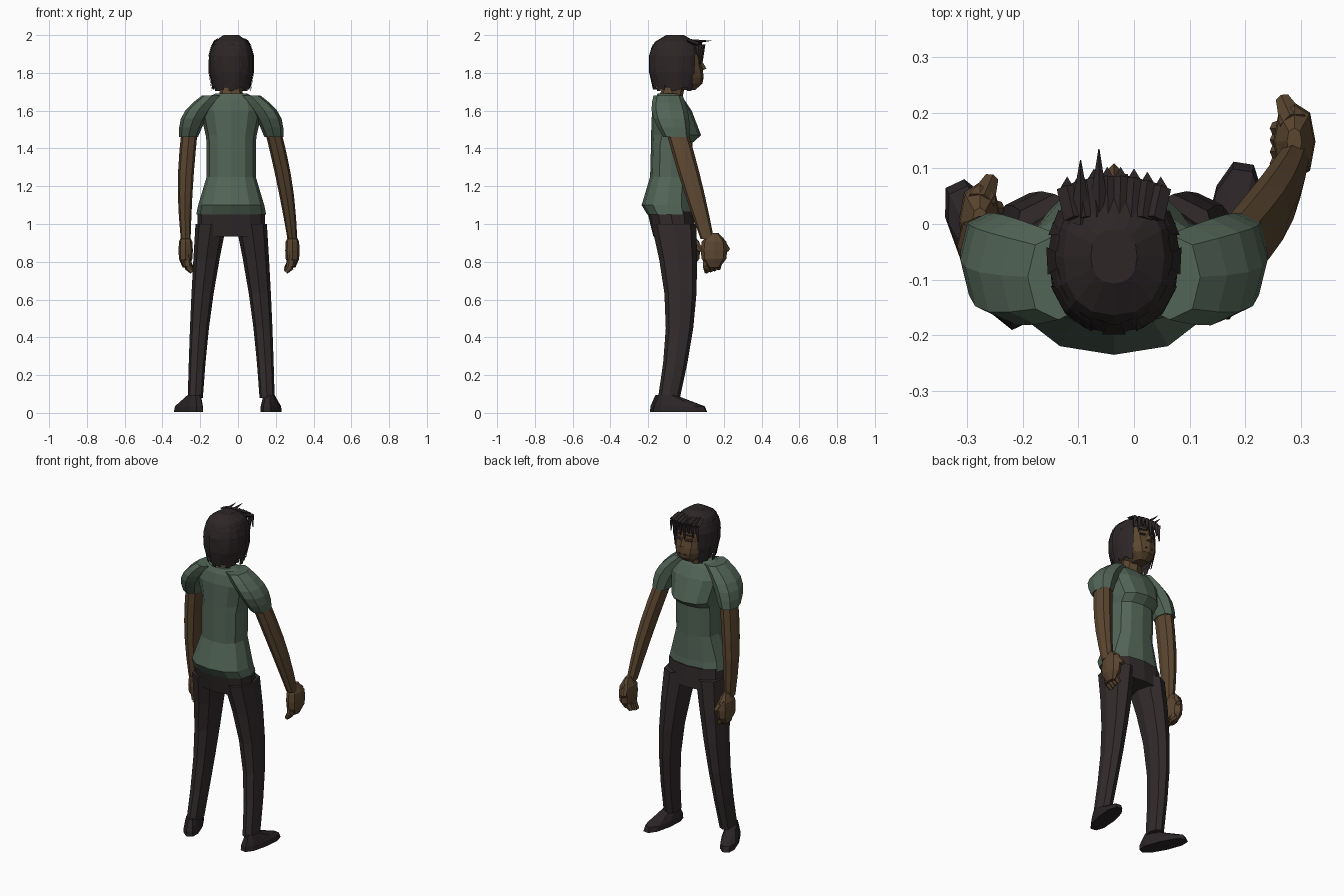
import bpy, bmesh, math
from mathutils import Vector, Matrix

cube = bpy.data.objects.get("Cube")
if cube:
    bpy.data.objects.remove(cube, do_unlink=True)


def material(name, red, green, blue):
    mat = bpy.data.materials.new(name)
    mat.use_nodes = True
    mat.diffuse_color = (red, green, blue, 1)
    mat.node_tree.nodes["Principled BSDF"].inputs["Base Color"].default_value = mat.diffuse_color
    return mat


skin = material("brown skin", .105, .062, .03)
lips = material("dark lips", .06, .03, .02)
hair = material("dark hair", .026, .019, .02)
shirt = material("green shirt", .085, .13, .095)
cloth = material("dark trousers", .032, .024, .025)
leather = material("black shoes", .024, .018, .02)

MIDLINE = -.036


def body_point(side, out, y, z):
    """Point a given distance out from the body's midline."""
    return Vector((MIDLINE + side * out, y, z))


def finish(bm, name, mat):
    bmesh.ops.recalc_face_normals(bm, faces=bm.faces)
    mesh = bpy.data.meshes.new(name)
    bm.to_mesh(mesh)
    bm.free()
    mesh.materials.append(mat)
    part = bpy.data.objects.new(name, mesh)
    bpy.context.collection.objects.link(part)
    return part


def loft(name, mat, rings, sides=8, opening=None):
    """Join level, slightly squared rings (centre, wide, deep); drop faces in the opening."""
    bm = bmesh.new()
    loops = []
    for centre, wide, deep in rings:
        loop = []
        for i in range(sides):
            angle = math.tau * i / sides
            c, s = [math.copysign(abs(v) ** .85, v) for v in (math.cos(angle), math.sin(angle))]
            loop.append(bm.verts.new(centre + Vector((wide * c, deep * s, 0))))
        loops.append(loop)
    for low, high in zip(loops, loops[1:]):
        for i in range(sides):
            bm.faces.new((low[i - 1], low[i], high[i], high[i - 1]))
    bm.faces.new(loops[0])
    bm.faces.new(loops[-1])
    if opening:
        unwanted = [f for f in bm.faces if opening(f.calc_center_median())]
        bmesh.ops.delete(bm, geom=unwanted, context='FACES')
    return finish(bm, name, mat)


def limb(name, mat, start, end, thick, thin, bow, bulge, depth, steps=5):
    """Tapered limb that bows and swells towards its middle."""
    rings = []
    for i in range(steps + 1):
        t = i / steps
        middle = math.sin(math.pi * t)
        radius = thick + (thin - thick) * t + bulge * middle
        rings.append((start.lerp(end, t) + bow * middle, radius, radius * depth))
    return loft(name, mat, rings)


def roundness(u, power):
    return (1 - abs(u) ** power) ** (1 / power)


def egg(name, mat, centre, size, low, lean=0, sides=12, steps=8, opening=None):
    """Rounded form cut off at the low end; lean pushes the lower half forward."""
    rings = []
    for i in range(steps + 1):
        u = low + (.97 - low) * i / steps
        radius = roundness(u, 2.5)
        shift = Vector((0, lean * max(0, -u), size.z * u))
        rings.append((centre + shift, size.x * radius, size.y * radius))
    return loft(name, mat, rings, sides, opening)


def spike(bm, start, end, wide, tip, flat=1.0, sides=4):
    """Tapered piece between two points."""
    along = end - start
    place = Matrix.Translation((start + end) / 2)
    turn = along.to_track_quat('Z', 'Y').to_matrix().to_4x4()
    bmesh.ops.create_cone(bm, cap_ends=True, segments=sides, radius1=wide, radius2=tip,
                          depth=along.length,
                          matrix=place @ turn @ Matrix.Diagonal((1, flat, 1, 1)))


# Shirt body: height, half width, back and front of each ring
torso = [(1.05, .185, -.205, .04), (1.1, .175, -.235, .035), (1.25, .13, -.19, .03),
         (1.43, .13, -.185, .035), (1.47, .135, -.185, .08), (1.6, .165, -.18, .03),
         (1.66, .15, -.165, -.01), (1.69, .085, -.15, -.04)]
loft("shirt_body", shirt,
     [(body_point(0, 0, (back + front) / 2, z), wide, (front - back) / 2)
      for z, wide, back, front in torso], sides=12)

# Trouser hips
loft("trouser_hips", cloth,
     [(body_point(0, 0, -.063, .935), .18, .11), (body_point(0, 0, -.08, 1.065), .178, .125)],
     sides=12)

# Paired parts; the right arm swings forward and the left one hangs
right_hand, left_hand = Vector((.288, .148, .86)), Vector((-.277, .005, .86))
right_shoe, left_shoe = body_point(1, .211, -.03, .005), body_point(-1, .226, -.055, .005)
for label, side, hand, foot, yaw in (("right", 1, right_hand, right_shoe, -9),
                                     ("left", -1, left_hand, left_shoe, 25)):
    outward = Vector((side, 0, 0))

    limb(label + "_sleeve", shirt, body_point(side, .1, -.095, 1.68),
         body_point(side, .226, -.05, 1.46), .055, .05, Vector((side * .025, -.01, .01)),
         .016, 1.4)
    limb(label + "_arm", skin, body_point(side, .22, -.05, 1.5),
         hand + Vector((0, -.035, .06)), .043, .026, outward * .012, .006, 1.35)
    limb(label + "_leg", cloth, body_point(side, .107, -.065, 1),
         body_point(side, .19, -.09, .08), .082, .04,
         Vector((side * .012, .048, 0)), -.007, 1.45)

    # Shoe with a flat toe, sloping back towards the ankle
    rings = []
    for lift in (0, .03, .055, .09):
        slope = max(0, lift - .025)
        rings.append((Vector((0, -1.1 * slope, lift)), .05 - .3 * slope, .147 - 1.6 * slope))
    shoe = loft(label + "_shoe", leather, rings, sides=10)
    shoe.location = foot
    shoe.rotation_euler.z = math.radians(yaw)

    # Loosely curled hand
    egg(label + "_palm", skin, hand, Vector((.038, .07, .095)), -.95, sides=8, steps=4)
    bm = bmesh.new()
    for finger in range(4):
        knuckle = hand + Vector((0, .026 * (finger - 1.5), 0))
        bend = knuckle + Vector((0, -.005 * finger, .006 * finger - .085)) - outward * .01
        spike(bm, knuckle, bend, .026, .021, sides=6)
        spike(bm, bend, bend - outward * .025 - Vector((0, 0, .03)), .021, .012, sides=6)
    spike(bm, hand + Vector((0, .03, .05)), hand + Vector((0, .075, 0)) - outward * .02,
          .028, .014, sides=6)
    finish(bm, label + "_fingers", skin)

# Neck and head
limb("neck", skin, body_point(0, 0, -.09, 1.64), body_point(0, 0, -.05, 1.78),
     .065, .055, Vector(), 0, 1, steps=2)
egg("head", skin, body_point(0, 0, -.035, 1.84), Vector((.092, .117, .135)), -.96, lean=.04)

# Nose, mouth, eyes and brows
bm = bmesh.new()
spike(bm, body_point(0, 0, .07, 1.87), body_point(0, 0, .09, 1.815), .009, .02)
finish(bm, "nose", skin)
bm = bmesh.new()
spike(bm, body_point(-1, .025, .082, 1.77), body_point(1, .025, .082, 1.77), .008, .008)
finish(bm, "mouth", lips)
bm = bmesh.new()
for side in (-1, 1):
    for height, thickness in ((1.855, .01), (1.885, .007)):
        spike(bm, body_point(side, .02, .077, height), body_point(side, .053, .067, height),
              thickness, thickness, .6)
finish(bm, "eyes_and_brows", hair)

# Bobbed hair, open at the face
hair_centre = body_point(0, 0, -.058, 1.85)
hair_size = Vector((.118, .138, .154))
egg("hair_bob", hair, hair_centre, hair_size, -.8, sides=16,
    opening=lambda p: p.z < 1.89 and (p.y > .02 or p.z < 1.74))

# Overlapping flat locks lying on the sides and back
bm = bmesh.new()
locks = 18
for k in range(locks + 1):
    middle = math.radians(140 + 260 * k / locks)
    layer = 1.02 + .03 * (k % 2)
    previous = None
    for u, half in ((.65, 7), (.25, 10), (-.3, 10), (-.95 + .06 * (k % 3), 7)):
        radius = layer * max(.84, roundness(u, 2.5)) if u < 0 else layer * roundness(u, 2.5)
        edge = []
        for angle in (middle - math.radians(half), middle + math.radians(half)):
            edge.append(bm.verts.new(hair_centre + Vector((
                hair_size.x * radius * math.cos(angle),
                hair_size.y * radius * math.sin(angle), hair_size.z * u))))
        if previous:
            bm.faces.new((previous[0], previous[1], edge[1], edge[0]))
        previous = edge
finish(bm, "hair_locks", hair)

# Fringe combed forward over the forehead, and two tufts
bm = bmesh.new()
for k in range(8):
    across = .024 * (k - 3.5)
    front = .084 - 2.5 * across ** 2
    crest = body_point(1, across, front, 1.95)
    spike(bm, body_point(1, across * .85, .01, 1.972), crest, .019, .019, .6)
    spike(bm, crest, body_point(1, across * 1.1, front, 1.86 + .022 * (k % 3)), .019, .005, .6)
for out, reach in ((.06, .115), (.027, .135)):
    spike(bm, body_point(-1, out, 0, 1.965), body_point(-1, out, reach, 1.97), .022, .001, .7)
finish(bm, "hair_fringe", hair)
